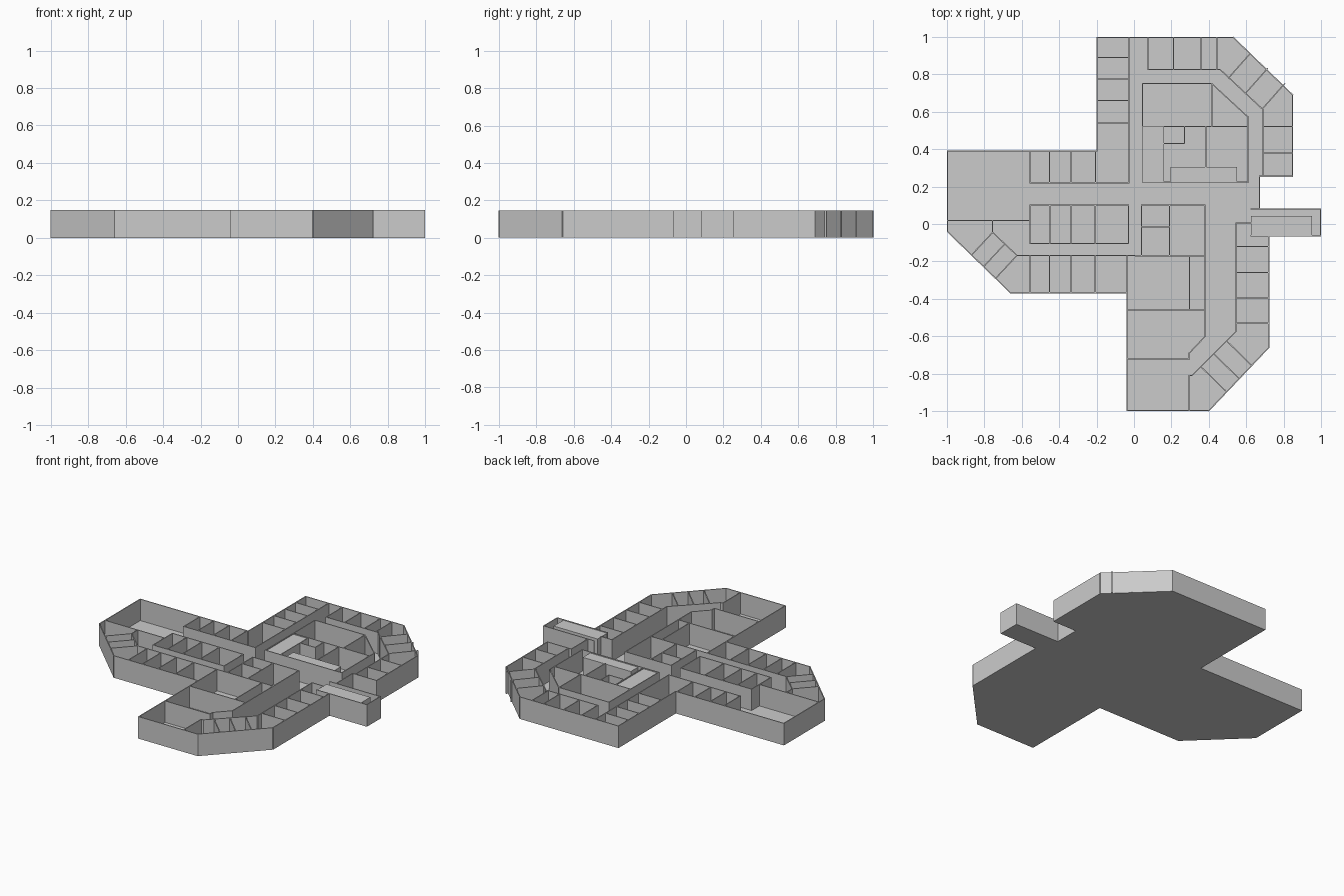
import bpy, bmesh
from mathutils import Vector, Matrix

if "Cube" in bpy.data.objects:
    bpy.data.objects.remove(bpy.data.objects["Cube"])

H = 0.147      # wall height
T = 0.006      # wall thickness
FLOOR = 0.004


def finish(name, bm):
    bmesh.ops.recalc_face_normals(bm, faces=bm.faces)
    me = bpy.data.meshes.new(name)
    bm.to_mesh(me)
    bm.free()
    ob = bpy.data.objects.new(name, me)
    bpy.context.collection.objects.link(ob)
    return ob


def slab(name, pts, z0, z1):
    bm = bmesh.new()
    f = bm.faces.new([bm.verts.new((x, y, z0)) for x, y in pts])
    up = bmesh.ops.extrude_face_region(bm, geom=[f])
    bmesh.ops.translate(bm, vec=(0, 0, z1 - z0),
                        verts=[v for v in up["geom"] if isinstance(v, bmesh.types.BMVert)])
    return finish(name, bm)


def walls(name, paths):
    """Thin upright walls along each polyline."""
    bm = bmesh.new()
    for path in paths:
        for a, b in zip(path, path[1:]):
            a, b = Vector(a), Vector(b)
            d, mid = b - a, (a + b) / 2
            ang = Vector((1, 0)).angle_signed(d) if d.length else 0
            m = (Matrix.Translation((mid.x, mid.y, H / 2)) @ Matrix.Rotation(-ang, 4, 'Z')
                 @ Matrix.Diagonal((d.length + T, T, H, 1)))
            bmesh.ops.create_cube(bm, size=1, matrix=m)
    return finish(name, bm)


def xwalls(xs, y0, y1):
    return [[(x, y0), (x, y1)] for x in xs]


def ywalls(ys, x0, x1):
    return [[(x0, y), (x1, y)] for y in ys]


def rect(x0, y0, x1, y1):
    return [(x0, y0), (x1, y0), (x1, y1), (x0, y1)]


def fan(a, b, n, off):
    """n partitions spaced from a to b, each running along off."""
    a, b, off = Vector(a), Vector(b), Vector(off)
    return [[p, p + off] for p in (a.lerp(b, i / (n - 1)) for i in range(n))]


# Building floor and outer walls
outline = [(.67, .08), (.67, .255), (.847, .255), (.847, .69), (.53, .997), (-.197, .997),
           (-.197, .39), (-.997, .39), (-.997, -.04), (-.66, -.367), (-.037, -.367),
           (-.037, -.997), (.40, -.997), (.72, -.66), (.72, -.065)]
slab("floor", outline + [(.67, -.065)], 0, FLOOR)
walls("outer_walls", [outline])

# Entrance passage with a raised cover
slab("entrance_floor", rect(.625, -.066, .997, .083), 0, FLOOR)
walls("entrance_walls", [[(.625, .08), (.997, .08), (.997, -.063), (.625, -.063)]])
slab("entrance_cover", rect(.625, -.063, .95, .042), FLOOR, H - .004)

# North wing: small rooms round the edge
walls("north_wing_rooms",
      [[(-.027, .997), (-.027, .22), (-.555, .22), (-.555, .39)],
       [(.075, .997), (.075, .825), (.46, .825), (.69, .61), (.69, .255)]]
      + ywalls((.89, .775, .66, .54), -.197, -.027)
      + xwalls((.21, .357, .442), .825, .997)
      + fan((.505, .78), (.69, .62), 3, (.115, .13))
      + ywalls((.52, .38), .69, .847)
      + xwalls((-.452, -.337, -.205), .22, .39))

# North core
walls("north_core",
      [[(.045, .75), (.415, .75), (.61, .57), (.61, .225), (.045, .225), (.045, .75)],
       [(.157, .43), (.27, .43), (.27, .515)]]
      + ywalls((.52,), .045, .61) + xwalls((.415,), .52, .75)
      + xwalls((.157,), .225, .515) + xwalls((.383,), .305, .515))
slab("core_counter_long", rect(.195, .225, .55, .305), FLOOR, H - .006)
slab("core_counter_side", rect(.045, .225, .157, .52), FLOOR, H - .006)

# West wing
walls("west_wing_rooms",
      [[(-.997, .018), (-.555, .018)],
       [(-.555, .10), (-.03, .10), (-.03, -.105), (-.555, -.105), (-.555, .10)],
       [(-.755, .018), (-.755, -.045), (-.625, -.168), (.38, -.17)]]
      + xwalls((-.45, -.337, -.207), -.105, .10)
      + fan((-.755, -.045), (-.625, -.168), 3, (-.11, -.118))
      + xwalls((-.555, -.452, -.337, -.207), -.367, -.168))

# South core
walls("south_core",
      [[(.04, -.17), (.04, .10), (.38, .10), (.38, -.60), (.295, -.69), (.295, -.72),
        (-.037, -.72)], [(-.037, -.367), (-.037, -.17)],
       [(.04, -.015), (.19, -.015)]]
      + xwalls((.19,), -.17, .10) + xwalls((.297,), -.46, -.175)
      + ywalls((-.46,), -.037, .38))

# South wing: small rooms round the edge
walls("south_wing_rooms",
      [[(.295, -.997), (.295, -.81), (.31, -.81), (.545, -.575), (.545, .005), (.625, .005)]]
      + ywalls((-.12, -.26, -.395, -.53), .545, .72)
      + fan((.36, -.765), (.50, -.63), 3, (.128, -.125)))
